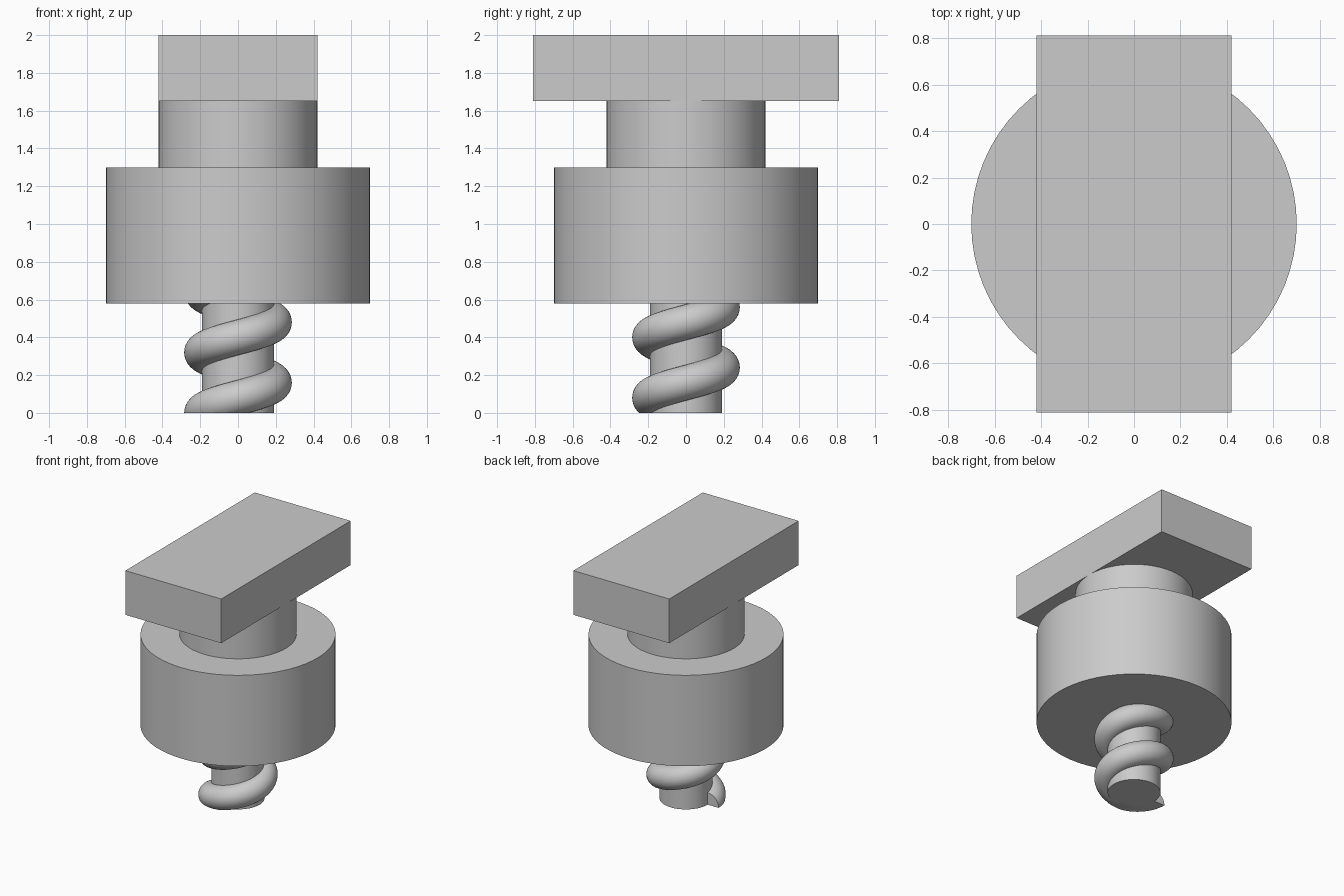
import bpy
import bmesh
from math import pi, radians
from mathutils import Matrix, Vector

old = bpy.data.objects.get("Cube")
if old:
    bpy.data.objects.remove(old, do_unlink=True)

# Single grey finish
GREY = (0.6, 0.6, 0.6, 1)
grey = bpy.data.materials.new("grey_metal")
grey.use_nodes = True
grey.diffuse_color = GREY
grey.node_tree.nodes["Principled BSDF"].inputs["Base Color"].default_value = GREY


def finish(obj, name, smooth=True):
    obj.name = obj.data.name = name
    obj.data.materials.append(grey)
    bpy.ops.object.select_all(action="DESELECT")
    obj.select_set(True)
    bpy.context.view_layer.objects.active = obj
    if smooth:
        bpy.ops.object.shade_smooth_by_angle(angle=radians(30))


def cylinder(name, radius, bottom, top):
    bpy.ops.mesh.primitive_cylinder_add(
        vertices=64, radius=radius, depth=top - bottom,
        location=(0, 0, (bottom + top) / 2))
    finish(bpy.context.object, name)


# Round parts, from the tip upward
cylinder("screw_core", 0.19, 0, 0.6)
cylinder("body", 0.7, 0.58, 1.3)
cylinder("neck", 0.42, 1.3, 1.65)

# Rectangular head bar
bpy.ops.mesh.primitive_cube_add(size=1, location=(0, 0, 1.825))
bar = bpy.context.object
bar.scale = (0.84, 1.62, 0.35)
bpy.ops.object.transform_apply(location=False, rotation=False, scale=True)
finish(bar, "head_bar", smooth=False)

# Screw thread: a round section swept up a helix and cut flat at the tip
PITCH, TURNS, STEPS = 0.32, 2.25, 64
bm = bmesh.new()
section = Matrix.Translation((-0.19, 0, 0)) @ Matrix.Rotation(pi / 2, 4, "X")
bmesh.ops.create_circle(bm, segments=32, radius=0.095, matrix=section)
bmesh.ops.spin(
    bm, geom=bm.verts[:] + bm.edges[:], cent=(0, 0, 0), axis=(0, 0, 1),
    dvec=(0, 0, PITCH / STEPS), angle=2 * pi * TURNS,
    steps=int(STEPS * TURNS))
bmesh.ops.holes_fill(bm, edges=[e for e in bm.edges if e.is_boundary], sides=0)
cut = bmesh.ops.bisect_plane(
    bm, geom=bm.verts[:] + bm.edges[:] + bm.faces[:], dist=0.00001,
    plane_co=Vector(), plane_no=(0, 0, -1), clear_outer=True)
bmesh.ops.holes_fill(bm, edges=[e for e in bm.edges if e.is_boundary], sides=0)
bmesh.ops.recalc_face_normals(bm, faces=bm.faces[:])
mesh = bpy.data.meshes.new("screw_thread")
bm.to_mesh(mesh)
bm.free()
thread = bpy.data.objects.new("screw_thread", mesh)
bpy.context.collection.objects.link(thread)
finish(thread, "screw_thread")
